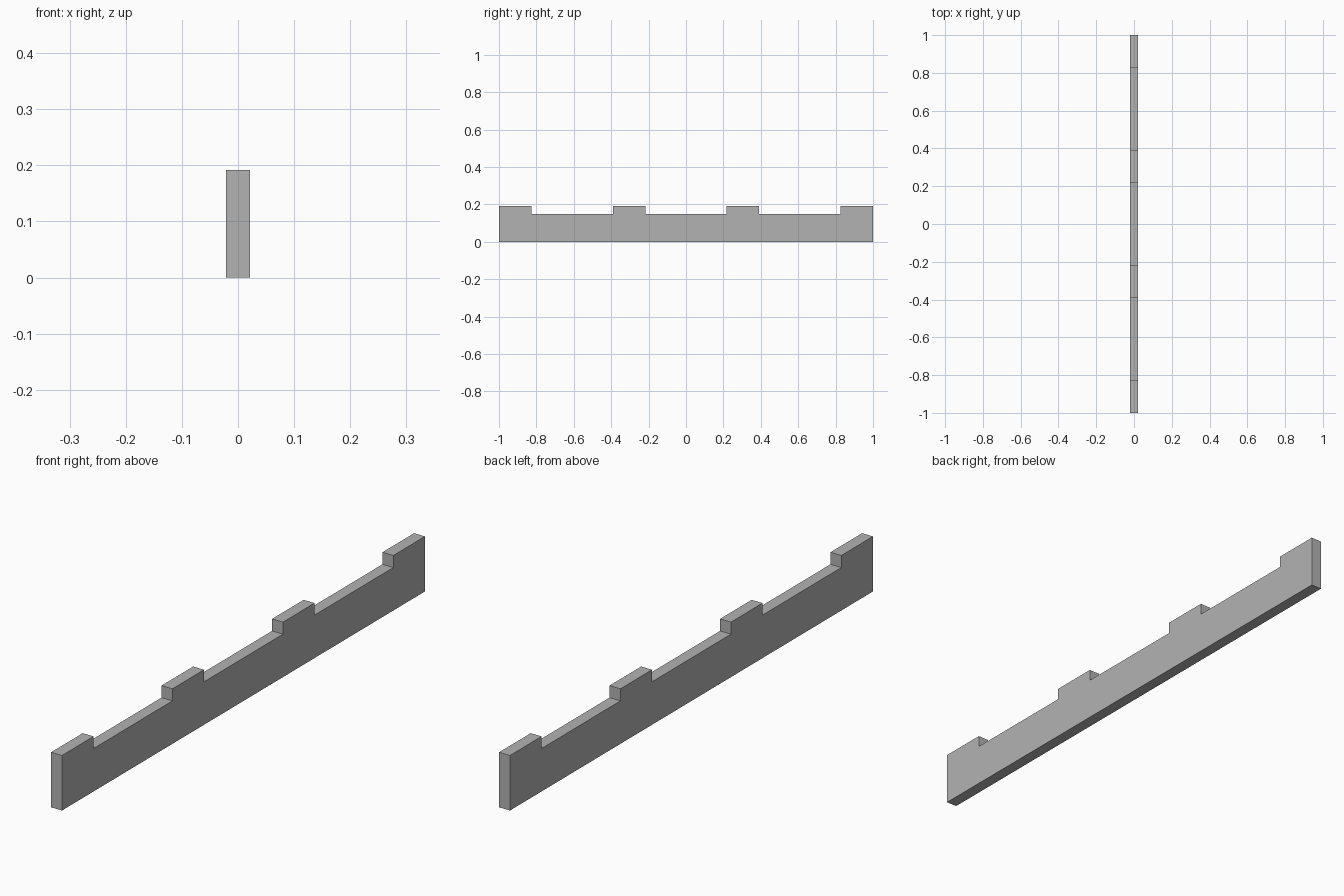
import bpy
import bmesh
from mathutils import Vector

cube = bpy.data.objects.get("Cube")
if cube:
    bpy.data.objects.remove(cube, do_unlink=True)

THICKNESS = 0.042
LENGTH = 2.0
LOW, HIGH = 0.15, 0.192
MERLONS = 4
MERLON_WIDTH = 0.174
PITCH = (LENGTH - MERLON_WIDTH) / (MERLONS - 1)

# Plain stone grey
stone = bpy.data.materials.new("stone_grey")
stone.use_nodes = True
colour = (0.45, 0.45, 0.45, 1)
stone.diffuse_color = colour
stone.node_tree.nodes["Principled BSDF"].inputs["Base Color"].default_value = colour

# Side outline: flat base, stepped top edge
start = -LENGTH / 2
outline = [(start, 0), (-start, 0)]
for i in reversed(range(MERLONS)):
    y0 = start + i * PITCH
    y1 = y0 + MERLON_WIDTH
    if i < MERLONS - 1:
        outline.append((y1, LOW))
    outline += [(y1, HIGH), (y0, HIGH)]
    if i > 0:
        outline.append((y0, LOW))

# Extrude the outline through the wall thickness
bm = bmesh.new()
side = bm.faces.new([bm.verts.new((-THICKNESS / 2, y, z)) for y, z in outline])
extruded = bmesh.ops.extrude_face_region(bm, geom=[side], use_keep_orig=True)
moved = [v for v in extruded["geom"] if isinstance(v, bmesh.types.BMVert)]
bmesh.ops.translate(bm, verts=moved, vec=Vector((THICKNESS, 0, 0)))
bmesh.ops.recalc_face_normals(bm, faces=bm.faces)

mesh = bpy.data.meshes.new("battlement_wall")
bm.to_mesh(mesh)
bm.free()
mesh.materials.append(stone)
wall = bpy.data.objects.new("battlement_wall", mesh)
bpy.context.collection.objects.link(wall)
